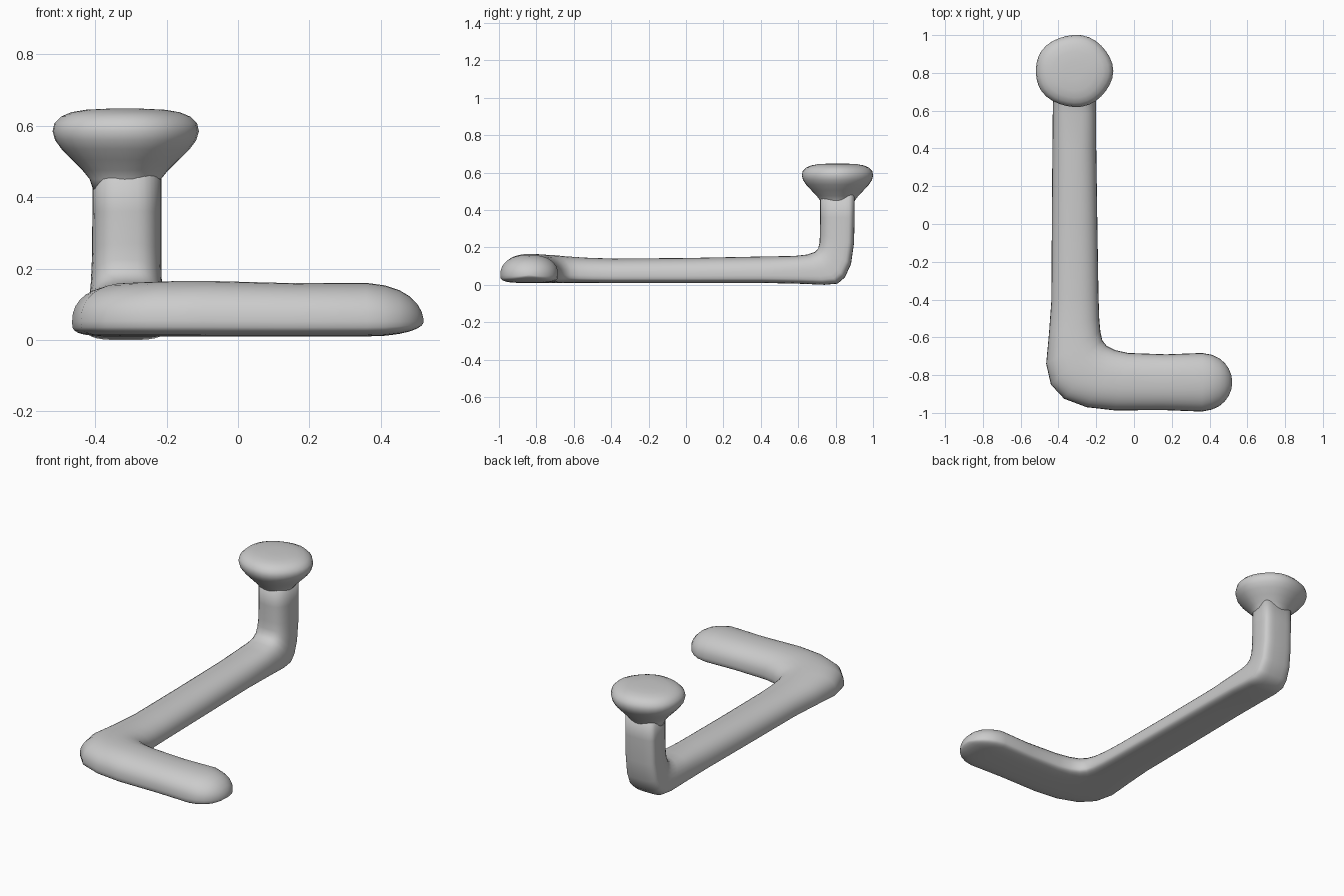
import bpy, bmesh, math
from mathutils import Vector

cube = bpy.data.objects.get("Cube")
if cube:
    bpy.data.objects.remove(cube)

grey = bpy.data.materials.new("plain grey")
grey.use_nodes = True
colour = (0.6, 0.6, 0.6, 1)
grey.diffuse_color = colour
grey.node_tree.nodes["Principled BSDF"].inputs["Base Color"].default_value = colour

SIDES = 32


def loft(name, rings):
    """Skin a list of rings into a closed smooth object."""
    bm = bmesh.new()
    loops = [[bm.verts.new(p) for p in ring] for ring in rings]
    for a, b in zip(loops, loops[1:]):
        for i in range(SIDES):
            j = (i + 1) % SIDES
            bm.faces.new((a[i], a[j], b[j], b[i]))
    bm.faces.new(loops[0])
    bm.faces.new(loops[-1])
    bmesh.ops.recalc_face_normals(bm, faces=bm.faces)
    for f in bm.faces:
        f.smooth = True
    mesh = bpy.data.meshes.new(name)
    bm.to_mesh(mesh)
    bm.free()
    mesh.materials.append(grey)
    obj = bpy.data.objects.new(name, mesh)
    bpy.context.collection.objects.link(obj)
    return obj


def power(x, n):
    return math.copysign(abs(x) ** (2 / n), x)


def section(a, b, up, scale=1.0, round_top=2.3):
    """Flat-bottomed domed section between edge points a and b."""
    a, b, up = Vector(a), Vector(b), Vector(up)
    centre, side = (a + b) / 2 + up * 0.28, (b - a) / 2
    ring = []
    for i in range(SIDES):
        t = 2 * math.pi * i / SIDES
        c, s = math.cos(t), math.sin(t)
        n = round_top if s >= 0 else 3.5
        rise = 0.72 if s >= 0 else 0.28
        ring.append(centre + (side * power(c, n) + up * power(s, n) * rise) * scale)
    return ring


rings = []

# Rounded free end of the foot bar
for deg in (86, 75, 62, 48, 34, 18):
    t = math.radians(deg)
    x = 0.365 + 0.155 * math.sin(t)
    rings.append(section((x, -0.99, 0.01), (x, -0.685, 0.01), (0, 0, 0.148), math.cos(t), 2.1))

# Foot bar, corner and long arm: outer x, y, inner x, y, height
floor_stations = [
    (0.36, -0.993, 0.36, -0.683, 0.15), (0.15, -0.985, 0.17, -0.69, 0.149),
    (-0.10, -0.987, -0.03, -0.683, 0.155), (-0.25, -0.97, -0.10, -0.668, 0.155),
    (-0.37, -0.925, -0.145, -0.645, 0.152), (-0.44, -0.85, -0.168, -0.615, 0.150),
    (-0.465, -0.74, -0.178, -0.57, 0.143), (-0.45, -0.58, -0.184, -0.50, 0.135),
    (-0.437, -0.40, -0.188, -0.38, 0.130), (-0.435, 0.0, -0.194, 0.0, 0.133),
    (-0.432, 0.40, -0.200, 0.40, 0.141),
]
for ox, oy, ix, iy, h in floor_stations:
    rings.append(section((ox, oy, 0.01), (ix, iy, 0.01), (0, 0, h)))

# Upward bend and post: outer y, z, inner y, z, left and right x
bend_stations = [
    (0.60, 0.006, 0.58, 0.154, -0.430, -0.200), (0.74, 0.000, 0.65, 0.162, -0.427, -0.202),
    (0.81, 0.006, 0.688, 0.175, -0.423, -0.205), (0.85, 0.040, 0.707, 0.195, -0.418, -0.209),
    (0.882, 0.11, 0.714, 0.225, -0.413, -0.213), (0.898, 0.22, 0.716, 0.27, -0.409, -0.215),
    (0.902, 0.36, 0.717, 0.36, -0.408, -0.215), (0.902, 0.51, 0.717, 0.51, -0.408, -0.215),
]
for oy, oz, iy, iz, xl, xr in bend_stations:
    rings.append(section((xl, oy, oz), (xr, oy, oz), (0, iy - oy, iz - oz), 1, 2.8))
loft("bent_bar", rings)

# Flared round cap on the post: height, radius
profile = [(0.42, 0.088), (0.45, 0.098), (0.475, 0.118), (0.505, 0.148), (0.535, 0.177),
           (0.56, 0.195), (0.585, 0.202), (0.607, 0.197), (0.626, 0.178), (0.638, 0.15),
           (0.645, 0.11), (0.648, 0.05)]
cap_rings = []
for z, r in profile:
    ring = []
    for i in range(SIDES):
        t = 2 * math.pi * i / SIDES
        wave = 1 + 0.012 * math.cos(5 * t)
        ring.append((-0.317 + 1.015 * r * wave * math.cos(t),
                     0.81 + 0.945 * r * wave * math.sin(t), z))
    cap_rings.append(ring)
loft("flared_cap", cap_rings)
